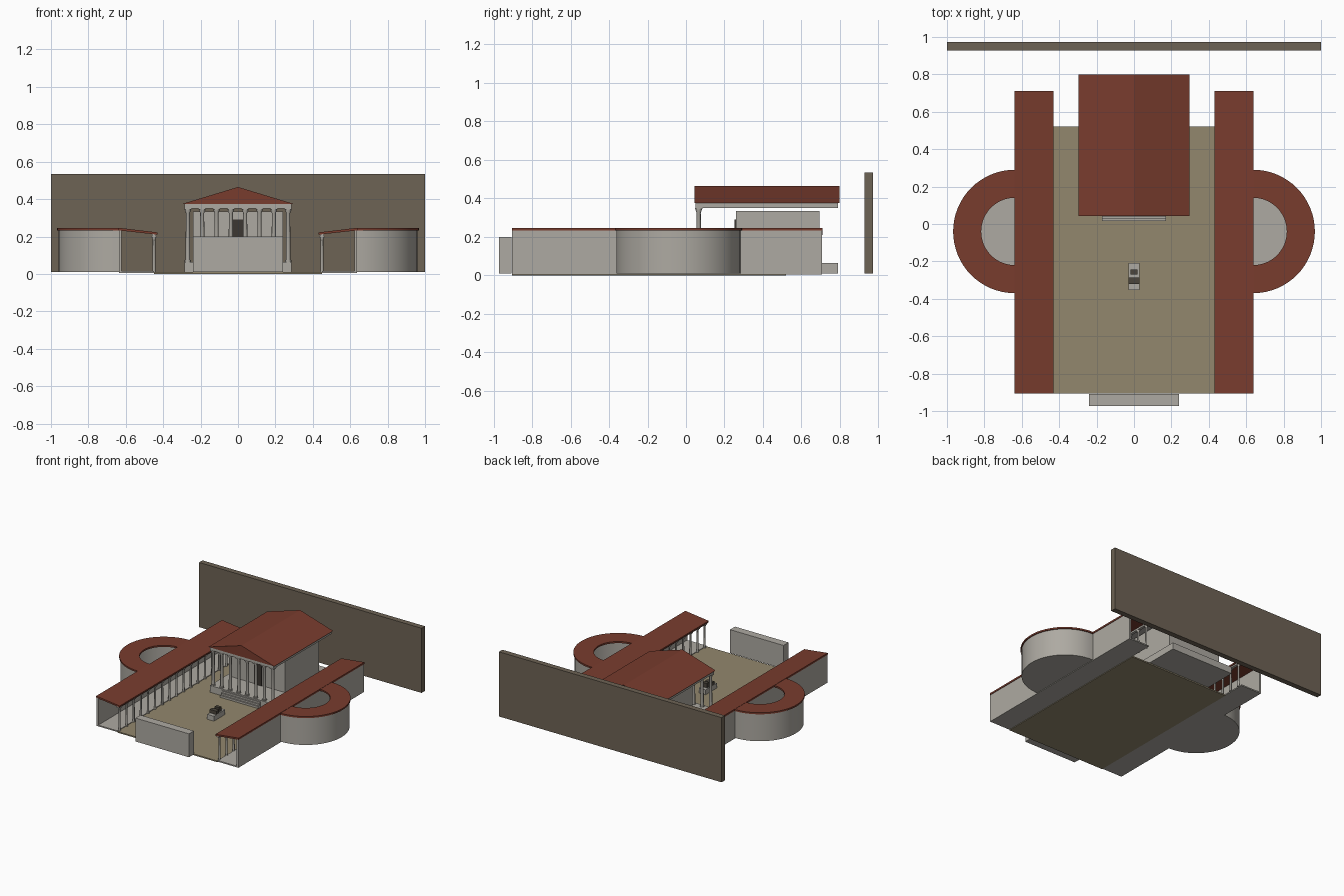
import bpy, bmesh, math

if "Cube" in bpy.data.objects:
    bpy.data.objects.remove(bpy.data.objects["Cube"])


def material(name, rgb):
    m = bpy.data.materials.new(name)
    m.diffuse_color = (*rgb, 1)
    m.use_nodes = True
    m.node_tree.nodes["Principled BSDF"].inputs["Base Color"].default_value = m.diffuse_color
    return m


TILE = material("terracotta", (0.19, 0.045, 0.027, 1)[:3])
EARTH = material("paving", (0.29, 0.245, 0.155))
ROCK = material("dark_stone", (0.155, 0.125, 0.09))
STONE = material("pale_stone", (0.42, 0.40, 0.36))
BRONZE = material("bronze", (0.07, 0.06, 0.045))
DARK = material("door_dark", (0.045, 0.038, 0.032))


def finish(name, bm, mat, smooth=False):
    bmesh.ops.recalc_face_normals(bm, faces=bm.faces)
    me = bpy.data.meshes.new(name)
    bm.to_mesh(me)
    bm.free()
    me.materials.append(mat)
    ob = bpy.data.objects.new(name, me)
    bpy.context.collection.objects.link(ob)
    if smooth:
        bpy.ops.object.select_all(action='DESELECT')
        ob.select_set(True)
        bpy.context.view_layer.objects.active = ob
        bpy.ops.object.shade_smooth_by_angle(angle=math.radians(35))
    return ob


def extrude(name, pts, vec, mat, smooth=False):
    """Closed polygon of 3D points swept along vec."""
    bm = bmesh.new()
    f = bm.faces.new([bm.verts.new(p) for p in pts])
    r = bmesh.ops.extrude_face_region(bm, geom=[f])
    bmesh.ops.translate(bm, vec=vec,
                        verts=[v for v in r["geom"] if isinstance(v, bmesh.types.BMVert)])
    return finish(name, bm, mat, smooth)


def box(name, x, y, z, mat=STONE):
    pts = [(x[0], y[0], z[0]), (x[1], y[0], z[0]), (x[1], y[1], z[0]), (x[0], y[1], z[0])]
    return extrude(name, pts, (0, 0, z[1] - z[0]), mat)


def column(name, x, y, z0, z1, r):
    """Tapered shaft with a round base, flaring capital and square abacus."""
    prof = [(1.35, z0), (1.35, z0 + r * .7), (1, z0 + r * .7),
            (.85, z1 - r * 2), (1.35, z1 - r * .7), (1.35, z1 - r * .5)]
    bm = bmesh.new()
    n = 12
    rings = [[bm.verts.new((x + k * r * math.cos(i * math.tau / n),
                            y + k * r * math.sin(i * math.tau / n), z))
              for i in range(n)] for k, z in prof]
    for a, b in zip(rings, rings[1:]):
        for i in range(n):
            bm.faces.new((a[i], a[(i + 1) % n], b[(i + 1) % n], b[i]))
    bm.faces.new(rings[0])
    bm.faces.new(rings[-1])
    cube = bmesh.ops.create_cube(bm, size=1)["verts"]
    bmesh.ops.scale(bm, vec=(r * 3, r * 3, r * .5), verts=cube)
    bmesh.ops.translate(bm, vec=(x, y, z1 - r * .25), verts=cube)
    return finish(name, bm, STONE, True)


def half_ring(name, s, r_out, r_in, z0, z1, mat):
    """Half annulus (or half disc when r_in is 0) bulging away from the court."""
    n = 32
    ang = [-math.pi / 2 + math.pi * i / n for i in range(n + 1)]
    arc = lambda r: [(s * (0.637 + r * math.cos(a)), -0.04 + r * math.sin(a), z0) for a in ang]
    pts = arc(r_out) + (arc(r_in)[::-1] if r_in else [])
    return extrude(name, pts, (0, 0, z1 - z0), mat, True)


# Court floor, rear precinct wall and front wall
box("court_floor", (-.45, .45), (-.905, .52), (0, .01), EARTH)
box("rear_precinct_wall", (-1, 1), (.928, .972), (.01, .535), ROCK)
box("front_wall", (-.24, .24), (-.972, -.908), (.01, .2))

# Side porticoes with their semicircular courts
for side, s in (("left", -1), ("right", 1)):
    def xs(a, b):
        return tuple(sorted((s * a, s * b)))
    box(side + "_portico_floor", xs(.45, .637), (-.905, .708), (.005, .015))
    box(side + "_portico_wall", xs(.622, .637), (-.905, .708), (.01, .232))
    box(side + "_portico_beam", xs(.438, .46), (-.9, .7), (.2, .213))
    roof = [(s * x, -.905, z) for x, z in ((.43, .21), (.64, .233), (.64, .247), (.43, .222))]
    extrude(side + "_portico_roof", roof, (0, 1.615, 0), TILE)
    for i in range(18):
        column(f"{side}_portico_column_{i + 1}", s * .449, -.88 + i * .0915, .01, .2, .0085)
    half_ring(side + "_exedra_floor", s, .32, 0, .01, .02, STONE)
    half_ring(side + "_exedra_wall", s, .322, .305, .01, .232, STONE)
    half_ring(side + "_exedra_roof", s, .33, .18, .232, .245, TILE)

# Temple: podium, steps, front columns, inner chamber, door, entablature, roof
box("temple_podium", (-.285, .285), (.045, .79), (.01, .065))
for i in range(3):
    box(f"temple_step_{i + 1}", (-.17, .17), (.015 + i * .011, .05), (.01, .026 + i * .014))
for i in range(8):
    column(f"temple_column_{i + 1}", -.268 + i * .0766, .066, .065, .35, .0125)
box("temple_chamber", (-.24, .24), (.26, .695), (.065, .335))
box("temple_door", (-.035, .035), (.253, .262), (.065, .29), DARK)
box("temple_entablature", (-.285, .285), (.05, .79), (.35, .376))
extrude("temple_roof", [(-.296, .043, .375), (.296, .043, .375), (0, .043, .465)],
        (0, .755, 0), TILE)

# Chariot monument in the court
box("monument_pedestal", (-.03, .03), (-.352, -.208), (.01, .05))
box("chariot_team", (-.03, .03), (-.32, -.285), (.05, .078), BRONZE)
box("chariot_car", (-.02, .02), (-.27, -.242), (.05, .085), BRONZE)
